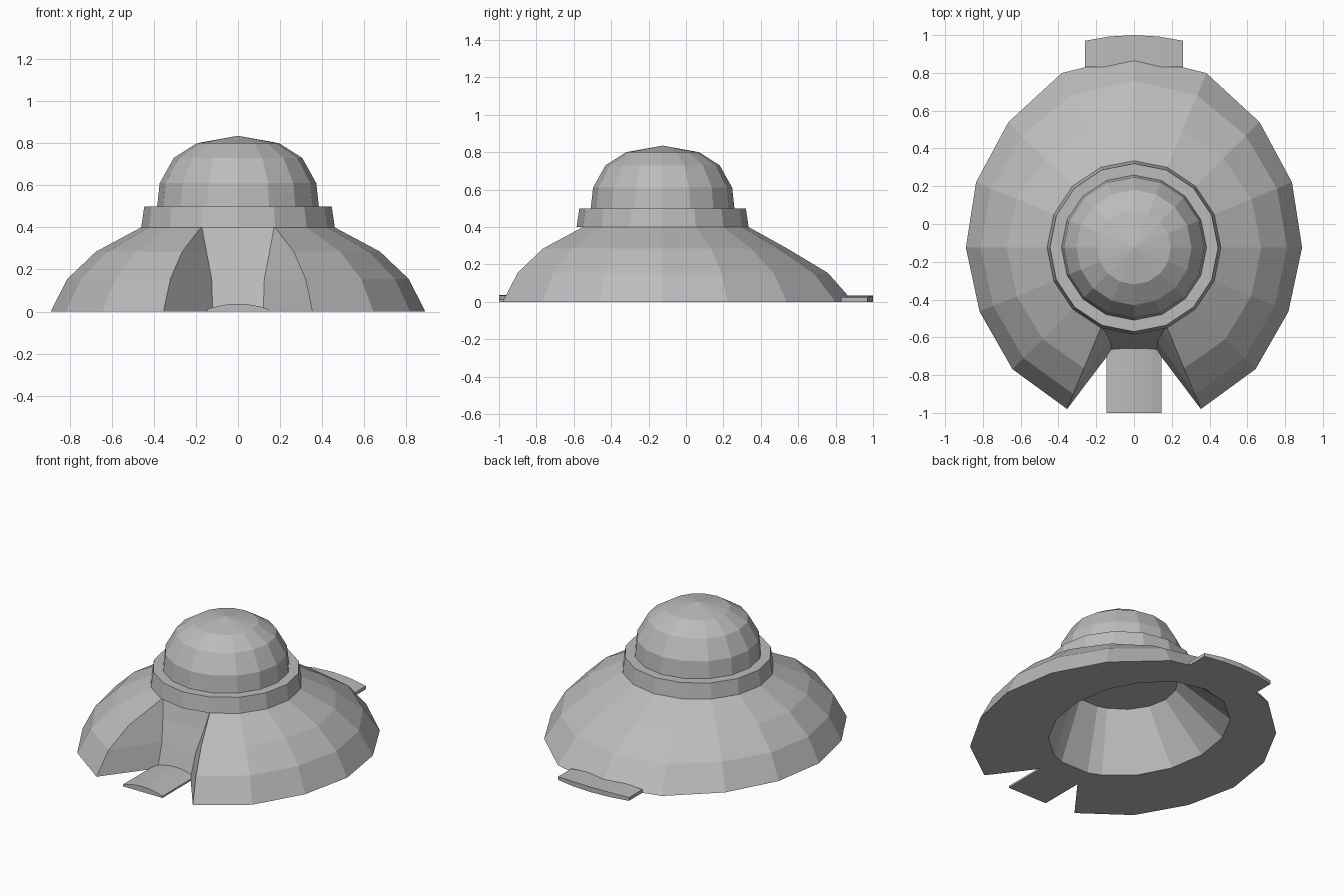
import bpy, bmesh
from math import sin, cos, pi, radians

if "Cube" in bpy.data.objects:
    bpy.data.objects.remove(bpy.data.objects["Cube"], do_unlink=True)

CY = -0.125          # centre of the dome and band
SIDES = 16

grey = bpy.data.materials.new("plain grey")
grey.use_nodes = True
grey.diffuse_color = (0.5, 0.5, 0.5, 1)
grey.node_tree.nodes["Principled BSDF"].inputs["Base Color"].default_value = (0.5, 0.5, 0.5, 1)


def loft(name, rings, cap_start=True, cap_end=True):
    """Join closed rings of points into one flat-shaded skin."""
    bm = bmesh.new()
    loops = [[bm.verts.new(p) for p in ring] for ring in rings]
    n = len(loops[0])
    for a, b in zip(loops, loops[1:]):
        for i in range(n):
            j = (i + 1) % n
            bm.faces.new((a[i], a[j], b[j], b[i]))
    if cap_start:
        bm.faces.new(loops[0][::-1])
    if cap_end:
        bm.faces.new(loops[-1])
    bmesh.ops.remove_doubles(bm, verts=bm.verts, dist=0.0005)
    bmesh.ops.recalc_face_normals(bm, faces=bm.faces)
    mesh = bpy.data.meshes.new(name)
    bm.to_mesh(mesh)
    bm.free()
    mesh.materials.append(grey)
    obj = bpy.data.objects.new(name, mesh)
    bpy.context.collection.objects.link(obj)
    return obj


def ring(r, z):
    return [(r * cos(2 * pi * i / SIDES), CY + r * sin(2 * pi * i / SIDES), z)
            for i in range(SIDES)]


# Flared skirt: open at the front, where two inner columns form the doorway
base_radius = [0.925, 0.91, 0.885, 0.89, 0.905, 0.94, 1.0, 1.02]
heights = [0, 0.155, 0.285, 0.405]
side_flare = [1, 0.82, 0.51, 0]
back_flare = [1, 0.76, 0.38, 0]
door = [(0.12, -0.67), (0.125, -0.62), (0.15, -0.575)]
TOP = 0.45

angles = [radians(-67.5 + 22.5 * i) for i in range(15)]
skirt = []
for level, z in enumerate(heights):
    points = []
    for i, a in enumerate(angles):
        base = base_radius[min(i, 14 - i)]
        t = max(0, sin(a)) ** 2
        flare = side_flare[level] * (1 - t) + back_flare[level] * t
        r = TOP + (base - TOP) * flare
        points.append((r * cos(a), CY + r * sin(a), z))
    x, y = door[level] if level < 3 else points[0][:2]
    points += [(-x, y, z), (x, y, z)]
    skirt.append(points)

# Hollow underside: oval opening narrowing to a flat ceiling
spread = angles + [radians(258), radians(282)]
opening = [(0.49 * cos(a), 0.05 + 0.62 * sin(a), 0) for a in spread]
ceiling = [(0.33 * cos(a), -0.1 + 0.33 * sin(a), 0.39) for a in spread]
loft("skirt", [ceiling, opening] + skirt)

# Collar band between skirt and dome
loft("collar_band", [ring(0.46, 0.4), ring(0.445, 0.5)])

# Faceted dome
dome = [(0.385, 0.49), (0.372, 0.61), (0.305, 0.73), (0.195, 0.8), (0.0001, 0.835)]
loft("dome", [ring(r, z) for r, z in dome], cap_end=False)


def plate(name, outline_fn, steps, thickness):
    """Thin arched plate: outline_fn(t) gives x, inner y, outer y for t in -1..1."""
    rows = []
    for i in range(steps + 1):
        t = -1 + 2 * i / steps
        x, y0, y1 = outline_fn(t)
        z = thickness(t)
        rows.append([(x, y0, 0), (x, y1, 0), (x, y1, z), (x, y0, z)])
    return loft(name, rows)


# Arched door ramp and curved rear ledge
plate("front_ramp", lambda t: (0.145 * t, -0.64, -1), 6,
      lambda t: 0.012 + 0.025 * (1 - t * t))
plate("rear_ledge", lambda t: (0.26 * t, 0.83, 1 - 0.03 * t * t), 4,
      lambda t: 0.022 + 0.012 * (1 - t * t))
